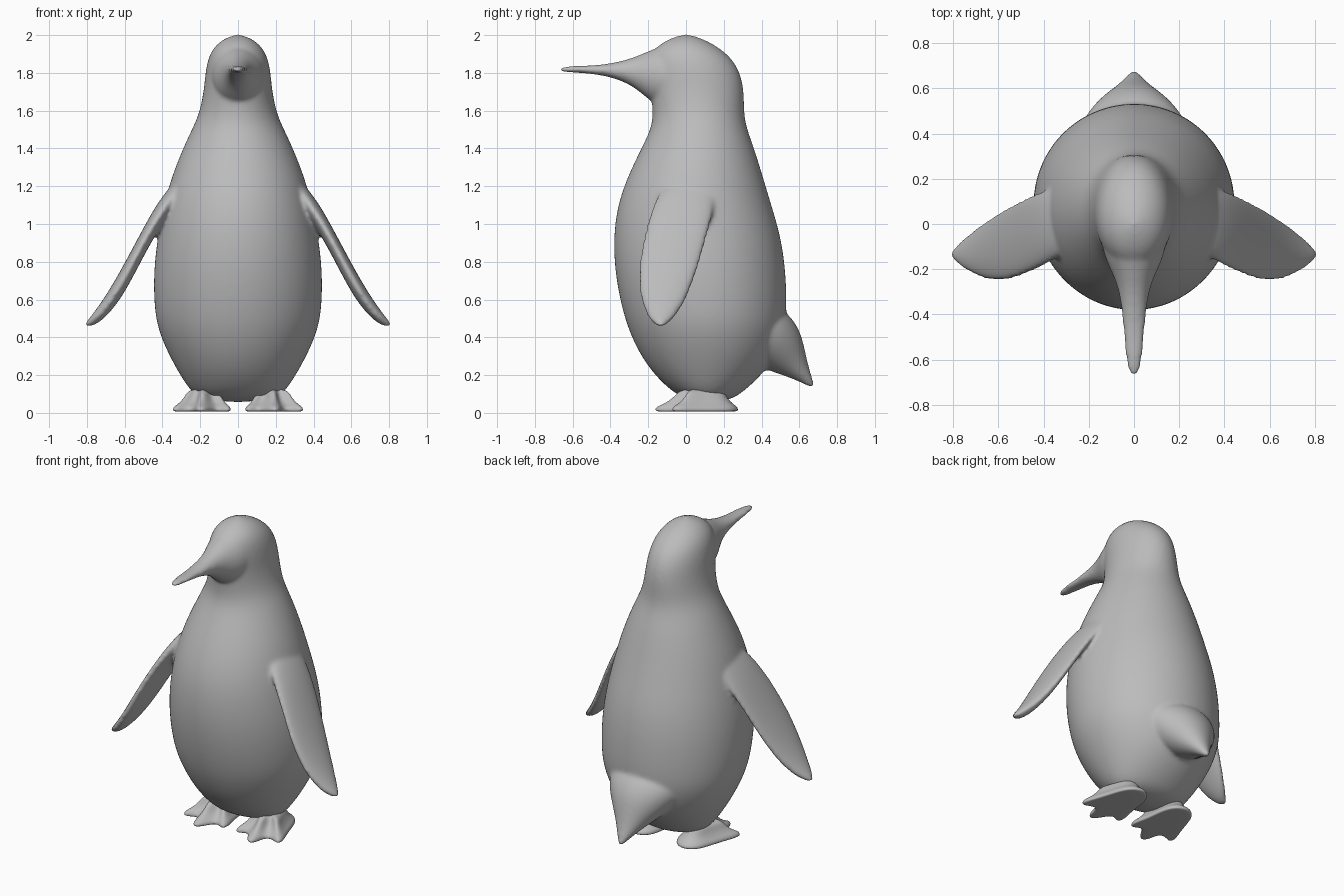
import bpy, bmesh
from math import sin, cos, pi
from mathutils import Vector

if "Cube" in bpy.data.objects:
    bpy.data.objects.remove(bpy.data.objects["Cube"])

grey = bpy.data.materials.new("plain_grey")
grey.use_nodes = True
colour = (0.5, 0.5, 0.5, 1)
grey.diffuse_color = colour
grey.node_tree.nodes["Principled BSDF"].inputs["Base Color"].default_value = colour


def loft(bm, sections, start, end, sides=32):
    """Skin elliptical sections (centre, half axis, half axis), closed at two tip points."""
    rings = []
    for c, u, v in sections:
        c, u, v = Vector(c), Vector(u), Vector(v)
        rings.append([bm.verts.new(c + u * cos(2 * pi * i / sides) + v * sin(2 * pi * i / sides))
                      for i in range(sides)])
    for a, b in zip(rings, rings[1:]):
        for i in range(sides):
            j = (i + 1) % sides
            bm.faces.new((a[i], a[j], b[j], b[i]))
    for ring, tip in ((rings[0], start), (rings[-1], end)):
        t = bm.verts.new(tip)
        for i in range(sides):
            bm.faces.new((ring[i], ring[(i + 1) % sides], t))


def finish(bm, name):
    bmesh.ops.recalc_face_normals(bm, faces=bm.faces)
    mesh = bpy.data.meshes.new(name)
    bm.to_mesh(mesh)
    bm.free()
    mesh.materials.append(grey)
    for p in mesh.polygons:
        p.use_smooth = True
    obj = bpy.data.objects.new(name, mesh)
    bpy.context.collection.objects.link(obj)
    sub = obj.modifiers.new("round", 'SUBSURF')
    sub.levels = sub.render_levels = 2
    return obj


skin = bmesh.new()

# Torso, neck and head: height, half width, front, back
torso = [(.07, .17, .02, .23), (.1, .24, -.06, .29), (.2, .305, -.165, .40), (.3, .36, -.235, .47),
         (.4, .405, -.285, .51), (.5, .435, -.322, .53), (.65, .445, -.358, .53), (.8, .44, -.378, .52),
         (.95, .42, -.38, .495), (1.1, .39, -.36, .45), (1.25, .35, -.308, .405), (1.4, .29, -.235, .36),
         (1.5, .243, -.185, .322), (1.58, .205, -.172, .305), (1.7, .18, -.185, .307), (1.8, .172, -.2, .287),
         (1.88, .157, -.195, .24), (1.94, .125, -.155, .165), (1.98, .075, -.09, .09)]
loft(skin, [((0, (f + b) / 2, z), (w * 1.01, 0, 0), (0, (b - f) / 2 * 1.01, 0)) for z, w, f, b in torso],
     (0, .13, .055), (0, 0, 2.008))

# Beak: y, half width, bottom, top
beak = [(-.02, .15, 1.62, 1.96), (-.12, .14, 1.62, 1.945), (-.19, .11, 1.65, 1.92), (-.25, .082, 1.705, 1.893),
        (-.32, .062, 1.75, 1.868), (-.42, .051, 1.783, 1.846), (-.52, .044, 1.797, 1.838),
        (-.6, .037, 1.802, 1.837), (-.655, .025, 1.804, 1.832)]
loft(skin, [((0, y, (a + b) / 2), (w, 0, 0), (0, 0, (b - a) / 2)) for y, w, a, b in beak],
     (0, .02, 1.8), (0, -.68, 1.816))

# Tail: y, z, half width, half thickness along a sloping axis
tail = [(.36, .46, .27, .17), (.45, .38, .22, .16), (.51, .32, .165, .13), (.565, .26, .105, .085),
        (.615, .205, .06, .046), (.65, .165, .032, .025)]
loft(skin, [((0, y, z), (w, 0, 0), (0, .8 * t, .65 * t)) for y, z, w, t in tail],
     (0, .33, .49), (0, .685, .125))

# Flippers: x, z, front, back, half thickness
flipper = [(.31, 1.2, -.13, .16, .04), (.39, 1.085, -.18, .15, .045), (.465, .97, -.216, .122, .036),
           (.555, .8, -.252, .075, .036), (.625, .67, -.252, .03, .038), (.69, .57, -.232, -.015, .036),
           (.75, .5, -.198, -.065, .03), (.79, .468, -.165, -.105, .02)]
for side in (1, -1):
    loft(skin, [((side * x, (f + b) / 2, z), (0, (b - f) / 2, 0), (side * .87 * t, 0, .5 * t))
                for x, z, f, b, t in flipper],
         (side * .28, .02, 1.24), (side * .815, -.135, .455))

body = finish(skin, "body_with_head_and_flippers")
fuse = body.modifiers.new("fuse", 'REMESH')
fuse.mode = 'VOXEL'
fuse.voxel_size = .012
fuse.use_smooth_shade = True
soft = body.modifiers.new("soften", 'SMOOTH')
soft.factor = .5
soft.iterations = 8

# Webbed feet: outline with three toes, rising in rings to the ankle
outline = [(.17, .29), (.09, .25), (.065, .15), (.06, .06), (.03, -.05), (.045, -.1), (.09, -.07), (.125, -.07),
           (.165, -.15), (.2, -.175), (.225, -.14), (.235, -.06), (.28, -.05), (.335, -.085), (.355, -.05),
           (.315, .05), (.285, .15), (.25, .25)]
levels = [(.9, .006), (1, .01), (.98, .032), (.8, .05), (.62, .085), (.5, .13)]
ankle = Vector((.175, .11))
for side, name in ((1, "left_foot"), (-1, "right_foot")):
    bm = bmesh.new()
    rings = []
    for scale, z in levels:
        pts = [ankle + (Vector(p) - ankle) * scale for p in outline]
        rings.append([bm.verts.new((side * p.x, p.y, z)) for p in pts])
    n = len(outline)
    for a, b in zip(rings, rings[1:]):
        for i in range(n):
            bm.faces.new((a[i], a[(i + 1) % n], b[(i + 1) % n], b[i]))
    bm.faces.new(rings[0])
    bm.faces.new(rings[-1])
    finish(bm, name)
